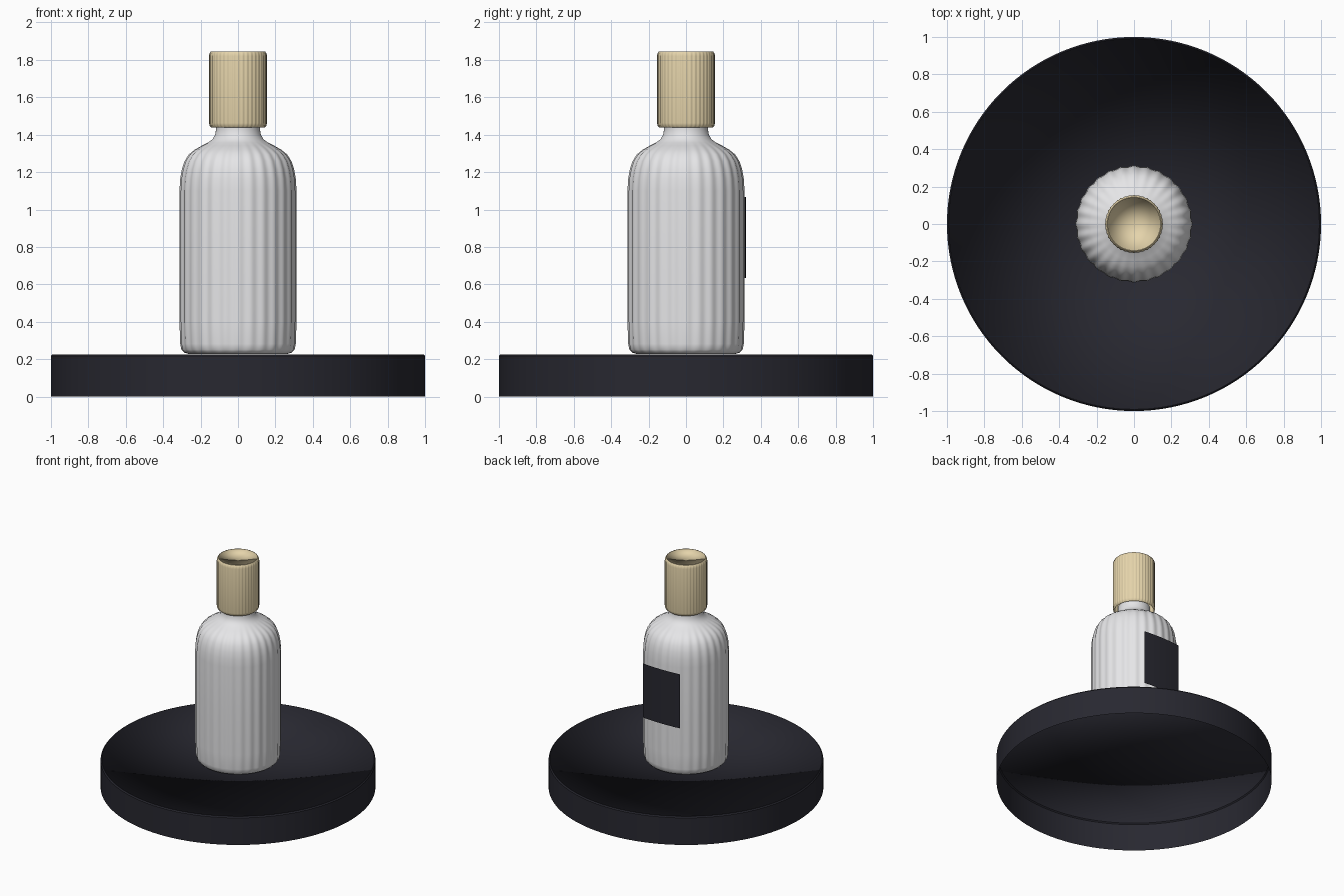
import bpy, bmesh, math

if "Cube" in bpy.data.objects:
    bpy.data.objects.remove(bpy.data.objects["Cube"])


def material(name, rgb):
    m = bpy.data.materials.new(name)
    m.diffuse_color = (*rgb, 1.0)
    m.use_nodes = True
    m.node_tree.nodes["Principled BSDF"].inputs["Base Color"].default_value = m.diffuse_color
    return m


charcoal = material("charcoal", (0.021, 0.021, 0.030))
frosted_white = material("frosted white", (0.79, 0.79, 0.805))
pale_gold = material("pale gold", (0.78, 0.655, 0.405))


def add_object(name, bm, mat):
    mesh = bpy.data.meshes.new(name)
    bm.to_mesh(mesh)
    bm.free()
    mesh.materials.append(mat)
    obj = bpy.data.objects.new(name, mesh)
    bpy.context.collection.objects.link(obj)
    return obj


def lathe(name, profile, segments, mat, sharp=(), ribs=0, fade=None):
    """Revolve (radius, z) points; ribs press shallow grooves of depth fade(r, z)."""
    bm = bmesh.new()
    rings = []
    for r, z in profile:
        if r == 0:
            rings.append([bm.verts.new((0, 0, z))] * segments)
            continue
        ring = []
        for j in range(segments):
            a = 2 * math.pi * j / segments
            groove = fade(r, z) * (0.5 - 0.5 * math.cos(ribs * a)) if ribs else 0
            ring.append(bm.verts.new(((r - groove) * math.cos(a),
                                      (r - groove) * math.sin(a), z)))
        rings.append(ring)
    for low, high in zip(rings, rings[1:]):
        for j in range(segments):
            k = (j + 1) % segments
            corners = dict.fromkeys((low[j], low[k], high[k], high[j]))
            bm.faces.new(list(corners)).smooth = True
    # Crisp rings stay sharp under smooth shading
    for i in sharp:
        for j in range(segments):
            bm.edges.get((rings[i][j], rings[i][(j + 1) % segments])).smooth = False
    return add_object(name, bm, mat)


# Round plinth: a shell open underneath, with a fine undercut lip on top
lathe("plinth",
      [(1, 0), (1, 0.217), (0.993, 0.226), (0.991, 0.226), (0.992, 0.225), (0, 0.225)],
      128, charcoal, sharp=(1, 2, 3))


# Fluted bottle: grooves fade out at the foot and towards the neck
def bottle_grooves(r, z):
    return 0.006 * min(1, max(0, (z - 0.232) / 0.03)) * min(1, max(0, (r - 0.16) / 0.1))


lathe("bottle",
      [(0, 0.228), (0.265, 0.228), (0.288, 0.235), (0.303, 0.251), (0.309, 0.282),
       (0.313, 0.4), (0.313, 0.75), (0.313, 1.1), (0.309, 1.165), (0.3, 1.215),
       (0.285, 1.26), (0.262, 1.295), (0.231, 1.32), (0.194, 1.341), (0.16, 1.358),
       (0.136, 1.376), (0.122, 1.401), (0.117, 1.43), (0.117, 1.46)],
      28 * 8, frosted_white, sharp=(1,), ribs=28, fade=bottle_grooves)

# Knurled cap: a shell open underneath
lathe("cap",
      [(0.142, 1.438), (0.152, 1.448), (0.155, 1.462), (0.155, 1.82),
       (0.153, 1.833), (0.147, 1.843), (0.144, 1.846), (0.142, 1.846), (0.143, 1.845),
       (0, 1.845)],
      40 * 6, pale_gold, sharp=(6, 7), ribs=40,
      fade=lambda r, z: 0.003 if r > 0.15 else 0.0)

# Label: thin, gently bowed sheet on the back
bm = bmesh.new()
columns = []
for i in range(13):
    x = 0.163 * (i / 6 - 1)
    y = 0.321 - 0.009 * (x / 0.163) ** 2
    columns.append([bm.verts.new((x, y, z)) for z in (0.633, 1.067)])
for (a, b), (c, d) in zip(columns, columns[1:]):
    bm.faces.new((a, b, d, c)).smooth = True
add_object("label", bm, charcoal)
